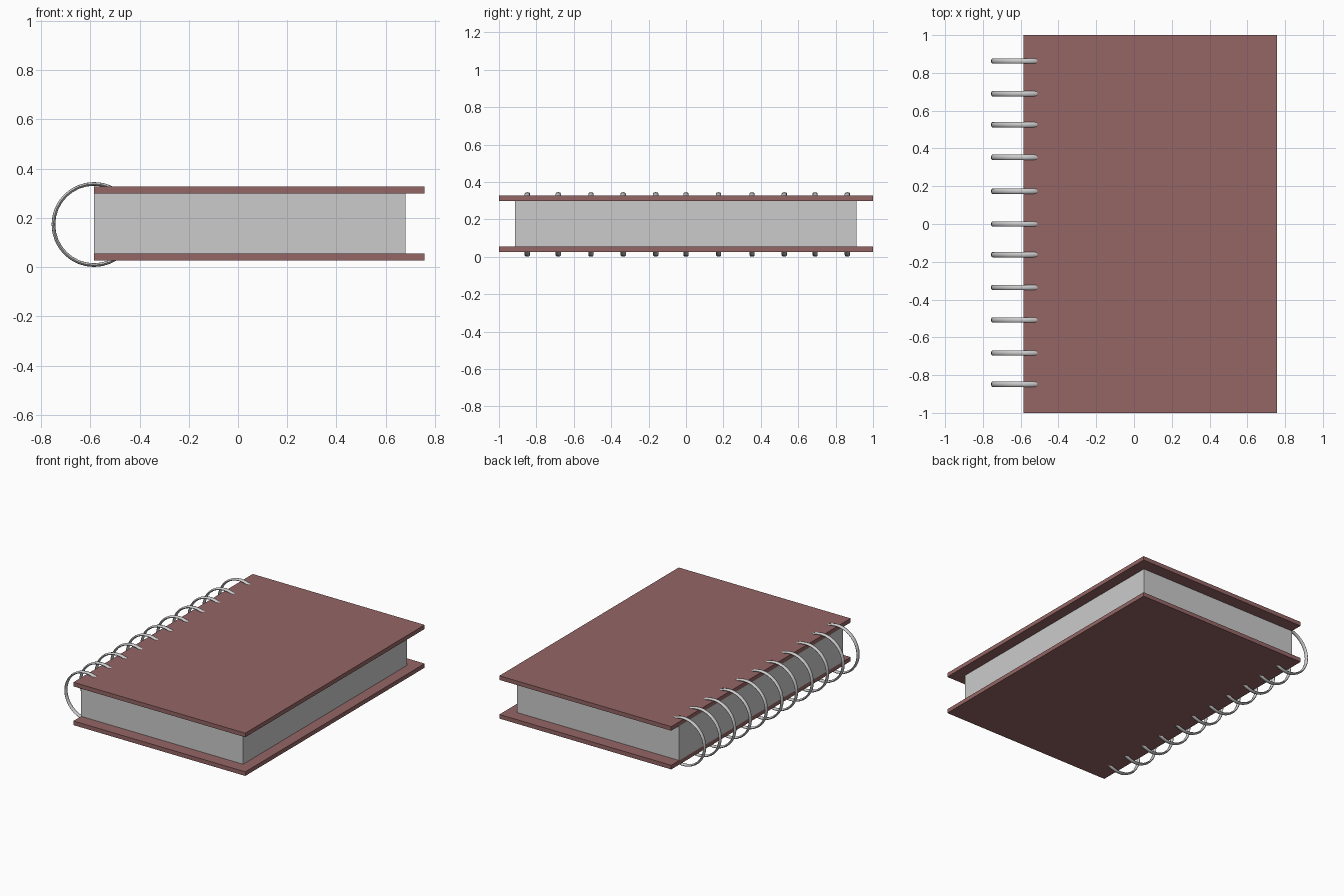
import bpy, bmesh, math

if "Cube" in bpy.data.objects:
    bpy.data.objects.remove(bpy.data.objects["Cube"])

def material(name, color):
    m = bpy.data.materials.new(name)
    m.diffuse_color = color
    m.use_nodes = True
    m.node_tree.nodes["Principled BSDF"].inputs["Base Color"].default_value = m.diffuse_color
    return m

def box(name, x, y, z, mat=None):
    bpy.ops.mesh.primitive_cube_add(size=1, location=[sum(r) / 2 for r in (x, y, z)])
    o = bpy.context.object
    o.name = name
    o.scale = [r[1] - r[0] for r in (x, y, z)]
    bpy.ops.object.transform_apply(location=False, rotation=False, scale=True)
    if mat:
        o.data.materials.append(mat)
    return o

SPINE_X = -0.585
RING_Z = 0.173
red = material("cover_red", (0.30, 0.13, 0.13, 1))

# covers and page block
box("back_cover", (SPINE_X, 0.757), (-1, 1), (0.026, 0.055), red)
box("front_cover", (SPINE_X, 0.757), (-1, 1), (0.299, 0.328), red)
box("pages", (SPINE_X, 0.68), (-0.914, 0.911), (0.055, 0.299))

# binding rings: flattened wire loops passing through the covers
ring_y = [-0.848, -0.683, -0.508, -0.336, -0.162, 0.0,
          0.174, 0.353, 0.526, 0.69, 0.863]
for i, y in enumerate(ring_y):
    bpy.ops.mesh.primitive_torus_add(
        major_segments=32, minor_segments=8, major_radius=0.165, minor_radius=0.0075,
        location=(SPINE_X, y, RING_Z), rotation=(math.pi / 2, 0, 0))
    ring = bpy.context.object
    ring.name = f"binding_ring_{i + 1}"
    ring.scale = (1, 1, 1.9)
    bpy.ops.object.transform_apply(location=False, rotation=True, scale=True)
    bpy.ops.object.shade_smooth_by_angle(angle=math.radians(50))
